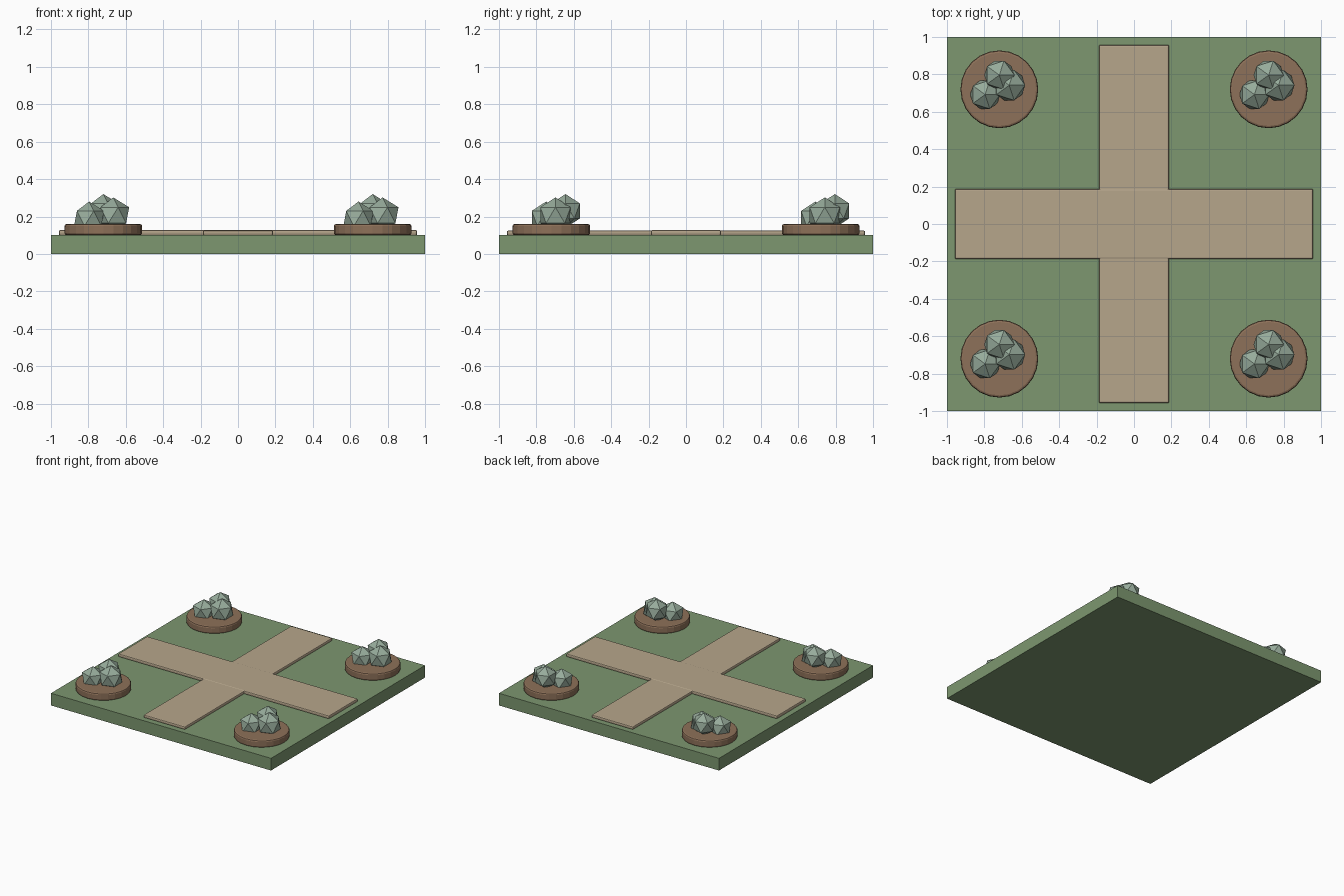
import bpy

if "Cube" in bpy.data.objects:
    bpy.data.objects.remove(bpy.data.objects["Cube"])


def material(name, rgb):
    m = bpy.data.materials.new(name)
    m.diffuse_color = (*rgb, 1)
    m.use_nodes = True
    m.node_tree.nodes["Principled BSDF"].inputs["Base Color"].default_value = m.diffuse_color
    return m


grass = material("grass green", (0.205, 0.31, 0.16))
sand = material("path sand", (0.47, 0.38, 0.26))
soil = material("soil brown", (0.27, 0.165, 0.10))
leaf = material("leaf grey green", (0.31, 0.41, 0.33))


def finish(name, mat, bevel=0, segments=2):
    ob = bpy.context.object
    ob.name = name
    ob.data.materials.append(mat)
    if bevel:
        mod = ob.modifiers.new("soft edge", 'BEVEL')
        mod.width = bevel
        mod.segments = segments
        mod.limit_method = 'ANGLE'
        mod.angle_limit = 0.7
    return ob


def box(name, size, bottom, mat, bevel=0):
    bpy.ops.mesh.primitive_cube_add(size=1, location=(0, 0, bottom + size[2] / 2))
    ob = bpy.context.object
    ob.scale = size
    bpy.ops.object.transform_apply(location=False, rotation=False, scale=True)
    return finish(name, mat, bevel)


# Lawn slab and crossing paths
box("lawn", (2, 2, 0.1), 0, grass)
box("path_along_y", (0.376, 1.916, 0.025), 0.1, sand, 0.008)
box("path_along_x", (1.916, 0.376, 0.027), 0.1, sand, 0.008)

# Shrubs in each bed: x offset, y offset, centre height, radius
shrubs = [(0.0, 0.076, 0.23, 0.09),
          (-0.076, -0.028, 0.19, 0.09),
          (0.053, 0.022, 0.207, 0.095)]

# Round flower beds in the four corners
for sx in (-1, 1):
    for sy in (-1, 1):
        cx, cy = 0.72 * sx, 0.72 * sy
        bpy.ops.mesh.primitive_cylinder_add(vertices=24, radius=0.208, depth=0.06,
                                            location=(cx, cy, 0.13))
        finish("flower_bed", soil, 0.012)
        for dx, dy, z, r in shrubs:
            bpy.ops.mesh.primitive_ico_sphere_add(subdivisions=1, radius=r,
                                                  location=(cx + dx, cy + dy, z))
            finish("shrub", leaf)
